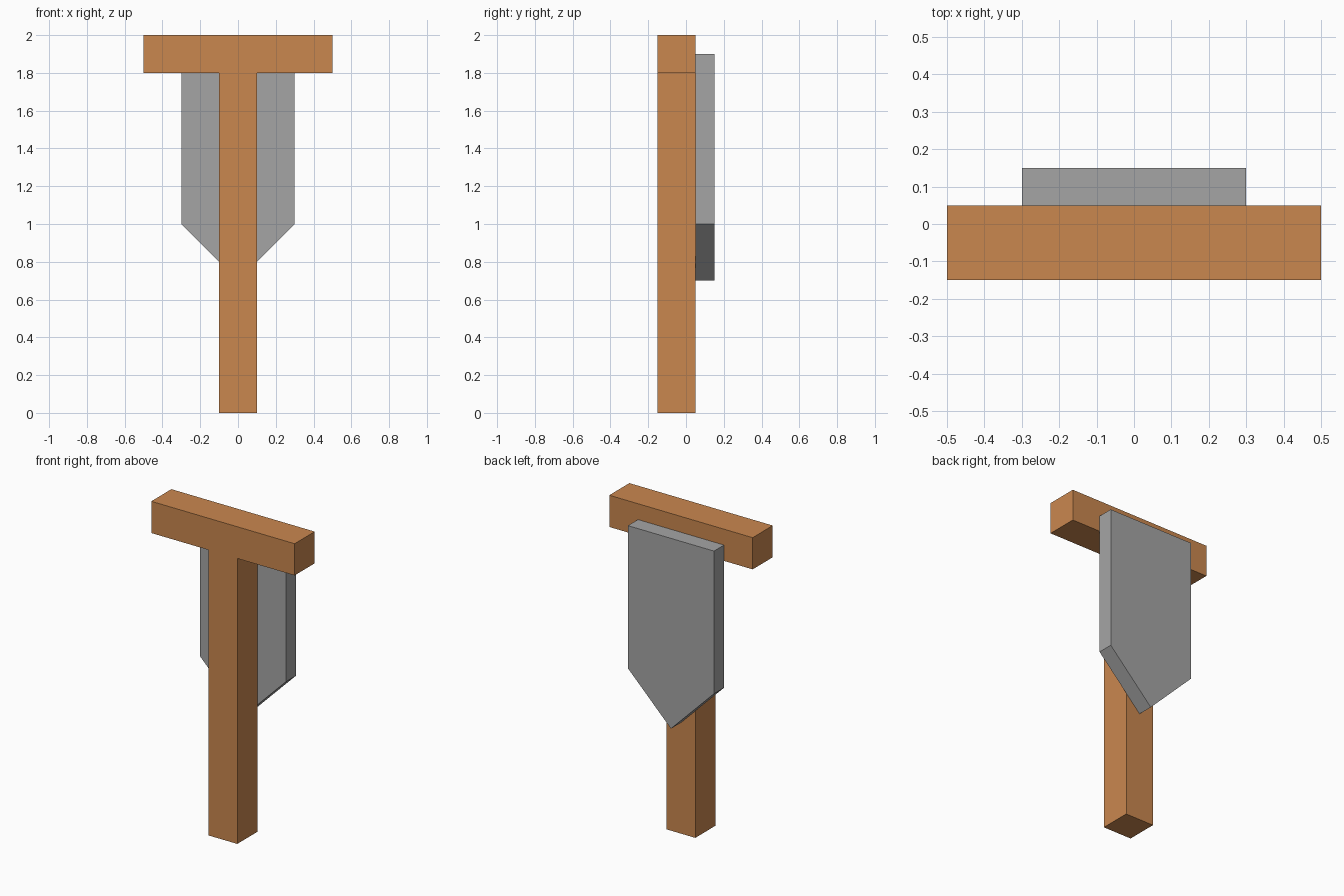
import bpy
import bmesh

cube = bpy.data.objects.get("Cube")
if cube:
    bpy.data.objects.remove(cube, do_unlink=True)


def material(name, color):
    mat = bpy.data.materials.new(name)
    mat.use_nodes = True
    mat.diffuse_color = color
    mat.node_tree.nodes["Principled BSDF"].inputs["Base Color"].default_value = color
    return mat


def prism(name, outline, front, back, mat):
    """Extrude an outline in the XZ plane from front to back along Y."""
    bm = bmesh.new()
    face = bm.faces.new([bm.verts.new((x, front, z)) for x, z in outline])
    result = bmesh.ops.extrude_face_region(bm, geom=[face])
    moved = [v for v in result["geom"] if isinstance(v, bmesh.types.BMVert)]
    bmesh.ops.translate(bm, verts=moved, vec=(0, back - front, 0))
    bmesh.ops.recalc_face_normals(bm, faces=bm.faces)
    mesh = bpy.data.meshes.new(name)
    bm.to_mesh(mesh)
    bm.free()
    mesh.materials.append(mat)
    obj = bpy.data.objects.new(name, mesh)
    bpy.context.collection.objects.link(obj)
    return obj


def rectangle(half_width, bottom, top):
    return [(-half_width, bottom), (half_width, bottom),
            (half_width, top), (-half_width, top)]


wood = material("warm_wood", (0.59, 0.245, 0.078, 1))
metal = material("grey_metal", (0.375, 0.375, 0.375, 1))

# Upright shaft and the crossbar resting on it
prism("shaft", rectangle(0.1, 0, 1.8), -0.15, 0.05, wood)
prism("crossbar", rectangle(0.5, 1.8, 2), -0.15, 0.05, wood)

# Pointed blade fixed to the back
blade = [(0, 0.7), (0.3, 1), (0.3, 1.9), (-0.3, 1.9), (-0.3, 1)]
prism("blade", blade, 0.05, 0.15, metal)
